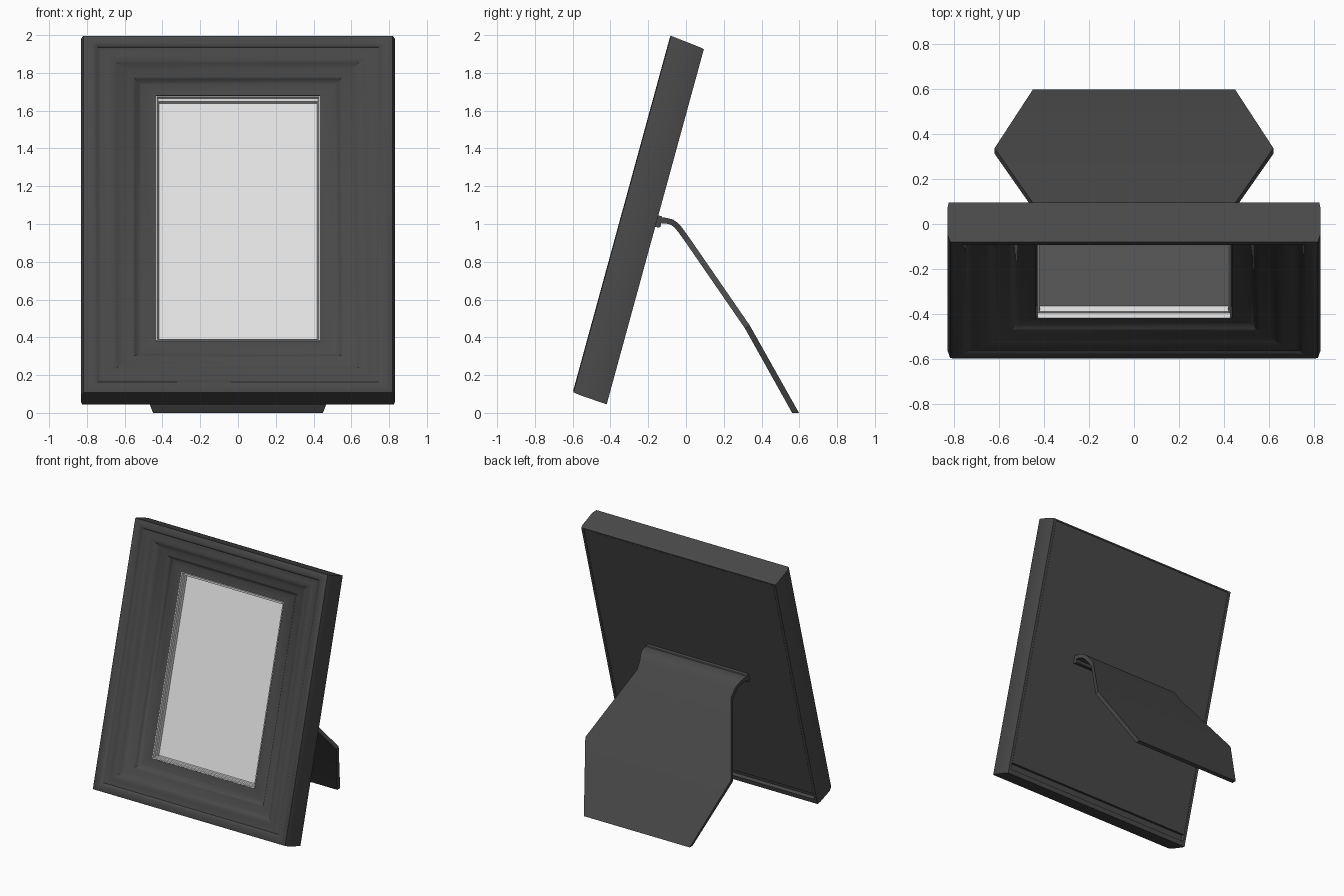
import bpy, bmesh, math
from mathutils import Vector

if "Cube" in bpy.data.objects:
    bpy.data.objects.remove(bpy.data.objects["Cube"])

TILT = math.radians(15.3)
ORIGIN = Vector((0, -0.42, 0.045))           # lower back edge of the tilted frame
UP = Vector((0, math.sin(TILT), math.cos(TILT)))
OUT = Vector((0, -math.cos(TILT), math.sin(TILT)))


def material(name, c):
    m = bpy.data.materials.new(name)
    m.diffuse_color = (c, c, c, 1)
    m.use_nodes = True
    m.node_tree.nodes["Principled BSDF"].inputs["Base Color"].default_value = m.diffuse_color
    return m


DARK = material("charcoal", 0.066)
WHITE = material("off_white", 0.78)


def place(x, v, w):
    """Frame coordinates: across, up the frame, out of its front."""
    return ORIGIN + Vector((x, 0, 0)) + UP * v + OUT * w


def loft(name, rings, mat, ring_closed=False, angle=30):
    """Skin a list of equal-length vertex rings; cap the ends or join them."""
    bm = bmesh.new()
    vs = [[bm.verts.new(p) for p in r] for r in rings]
    n = len(vs[0])
    pairs = list(zip(vs, vs[1:]))
    if ring_closed:
        pairs.append((vs[-1], vs[0]))
    else:
        bm.faces.new(vs[0])
        bm.faces.new(vs[-1])
    for a, b in pairs:
        for i in range(n):
            j = (i + 1) % n
            bm.faces.new((a[i], a[j], b[j], b[i]))
    bmesh.ops.recalc_face_normals(bm, faces=bm.faces)
    me = bpy.data.meshes.new(name)
    bm.to_mesh(me)
    bm.free()
    me.materials.append(mat)
    ob = bpy.data.objects.new(name, me)
    bpy.context.collection.objects.link(ob)
    bpy.ops.object.select_all(action='DESELECT')
    ob.select_set(True)
    bpy.context.view_layer.objects.active = ob
    bpy.ops.object.shade_smooth_by_angle(angle=math.radians(angle))
    return ob


def rect(hx, v0, v1, w):
    return [place(x, v, w) for x, v in ((-hx, v0), (hx, v0), (hx, v1), (-hx, v1))]


def rail(s, w):
    """Rectangle a fraction s of the way from outer edge to opening."""
    return rect(0.818 + (0.435 - 0.818) * s, 0.015 + 0.31 * s, 1.972 - 0.302 * s, w)


# Moulded frame: back rim, sides, then the front moulding in to the opening
moulding = [(0, 0.186), (0.025, 0.19), (0.13, 0.19), (0.17, 0.184), (0.20, 0.172),
            (0.25, 0.168), (0.32, 0.17), (0.40, 0.165), (0.47, 0.153), (0.55, 0.138),
            (0.62, 0.128), (0.68, 0.122), (0.72, 0.112), (0.76, 0.094), (0.80, 0.088),
            (1, 0.088)]
rings = [rect(0.805, 0.035, 1.94, 0.03), rect(0.805, 0.035, 1.94, 0),
         rect(0.825, 0, 1.95, 0), rect(0.83, 0.002, 1.955, 0.03),
         rect(0.83, 0.01, 1.968, 0.15)]
rings += [rail(s, w) for s, w in moulding]
rings += [rail(1, 0.03)]
loft("moulded_frame", rings, DARK, ring_closed=True, angle=35)

# Back panel, leaving a slot along the bottom edge
loft("back_panel", [rect(0.803, 0.085, 1.938, 0.001), rect(0.803, 0.085, 1.938, 0.031)], DARK)

# White picture with stepped white edges lining the opening
loft("picture", [rect(0.434, 0.326, 1.669, 0.025), rect(0.434, 0.326, 1.669, 0.09),
                 rect(0.428, 0.332, 1.663, 0.09), rect(0.426, 0.335, 1.660, 0.066),
                 rect(0.420, 0.342, 1.645, 0.062), rect(0.418, 0.345, 1.642, 0.036)],
     WHITE)

# Easel leg: side path (y, z, half width), thickened along its normal
path = [(-0.15, 1.02, 0.43), (-0.105, 1.018, 0.43), (-0.075, 1.01, 0.425),
        (-0.05, 0.992, 0.415), (-0.03, 0.968, 0.405), (0.01, 0.912, 0.40),
        (0.325, 0.455, 0.62), (0.58, 0.0, 0.45)]
half = 0.015
rings = []
for i, (y, z, hx) in enumerate(path):
    a, b = path[max(i - 1, 0)], path[min(i + 1, len(path) - 1)]
    t = Vector((0, b[0] - a[0], b[1] - a[1])).normalized()
    nrm = Vector((0, -t.z, t.y)) * half
    if i == len(path) - 1:                   # foot is cut level with the ground
        nrm = Vector((0, half * 1.2, 0))
    c = Vector((0, y, z))
    rings.append([c + nrm * k + Vector((x, 0, 0))
                  for x, k in ((-hx, -1), (hx, -1), (hx, 1), (-hx, 1))])
loft("easel_leg", rings, DARK, angle=25)

# Hinge strip fixing the leg to the back
loft("hinge_strip", [rect(0.43, 0.975, 1.037, 0.005), rect(0.43, 0.975, 1.037, -0.018),
                     rect(0.425, 0.982, 1.03, -0.026)], DARK)
